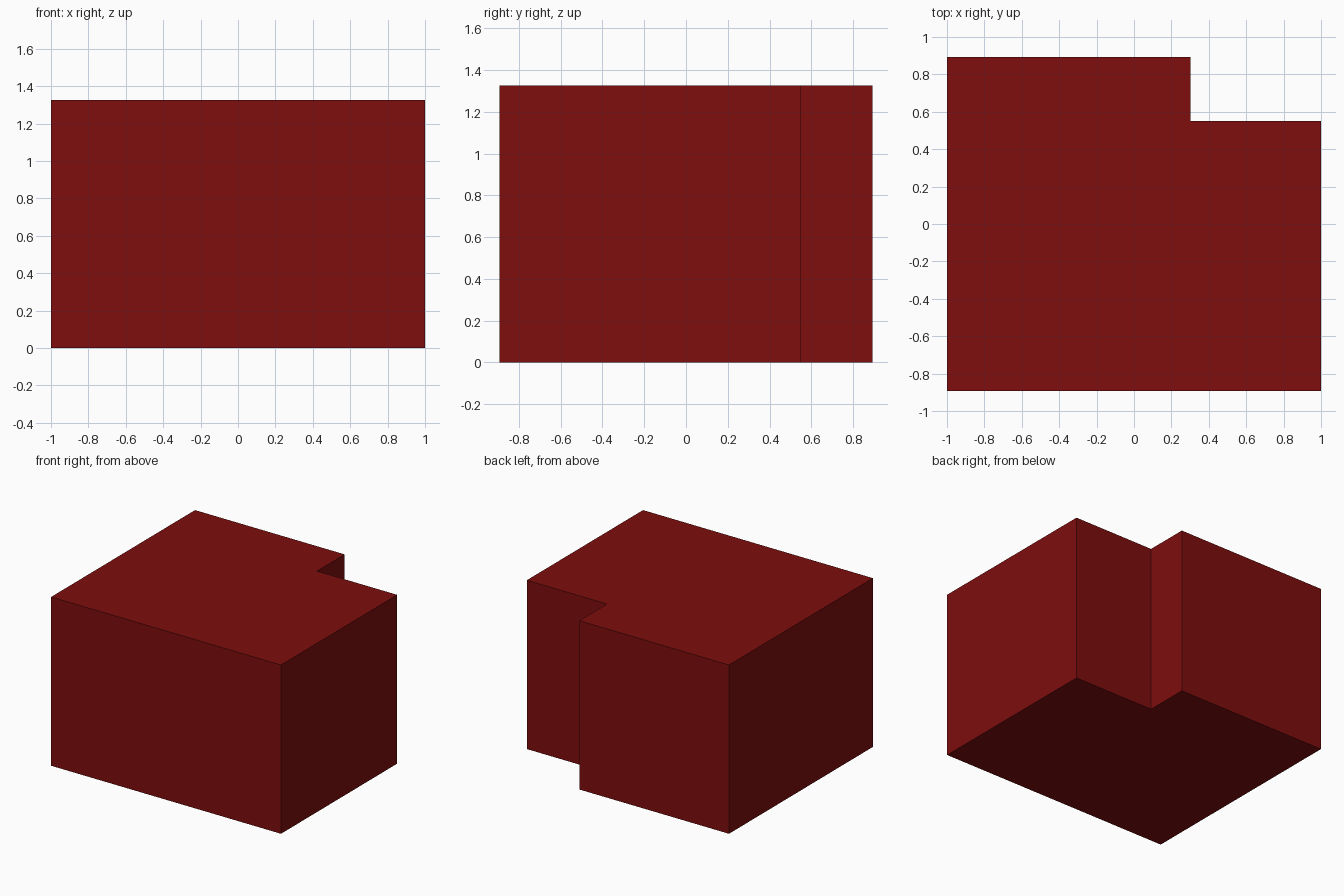
import bpy, bmesh

if "Cube" in bpy.data.objects:
    bpy.data.objects.remove(bpy.data.objects["Cube"])

# Block footprint with a notch in the back right corner
HX, HY, HEIGHT = 1.0, 0.894, 1.327
NOTCH_X, NOTCH_Y = 0.302, 0.55
profile = [(-HX, -HY), (HX, -HY), (HX, NOTCH_Y),
           (NOTCH_X, NOTCH_Y), (NOTCH_X, HY), (-HX, HY)]

# Extrude the footprint into a closed solid
bm = bmesh.new()
base = bm.faces.new([bm.verts.new((x, y, 0)) for x, y in profile])
top = bmesh.ops.extrude_face_region(bm, geom=[base], use_keep_orig=True)["geom"]
bmesh.ops.translate(bm, vec=(0, 0, HEIGHT),
                    verts=[v for v in top if isinstance(v, bmesh.types.BMVert)])
bmesh.ops.recalc_face_normals(bm, faces=bm.faces)

mesh = bpy.data.meshes.new("notched_block")
bm.to_mesh(mesh)
bm.free()
block = bpy.data.objects.new("notched_block", mesh)
bpy.context.collection.objects.link(block)

# Dark red finish
red = bpy.data.materials.new("dark_red")
red.diffuse_color = (0.21, 0.004, 0.004, 1)
red.use_nodes = True
red.node_tree.nodes["Principled BSDF"].inputs["Base Color"].default_value = red.diffuse_color
mesh.materials.append(red)
